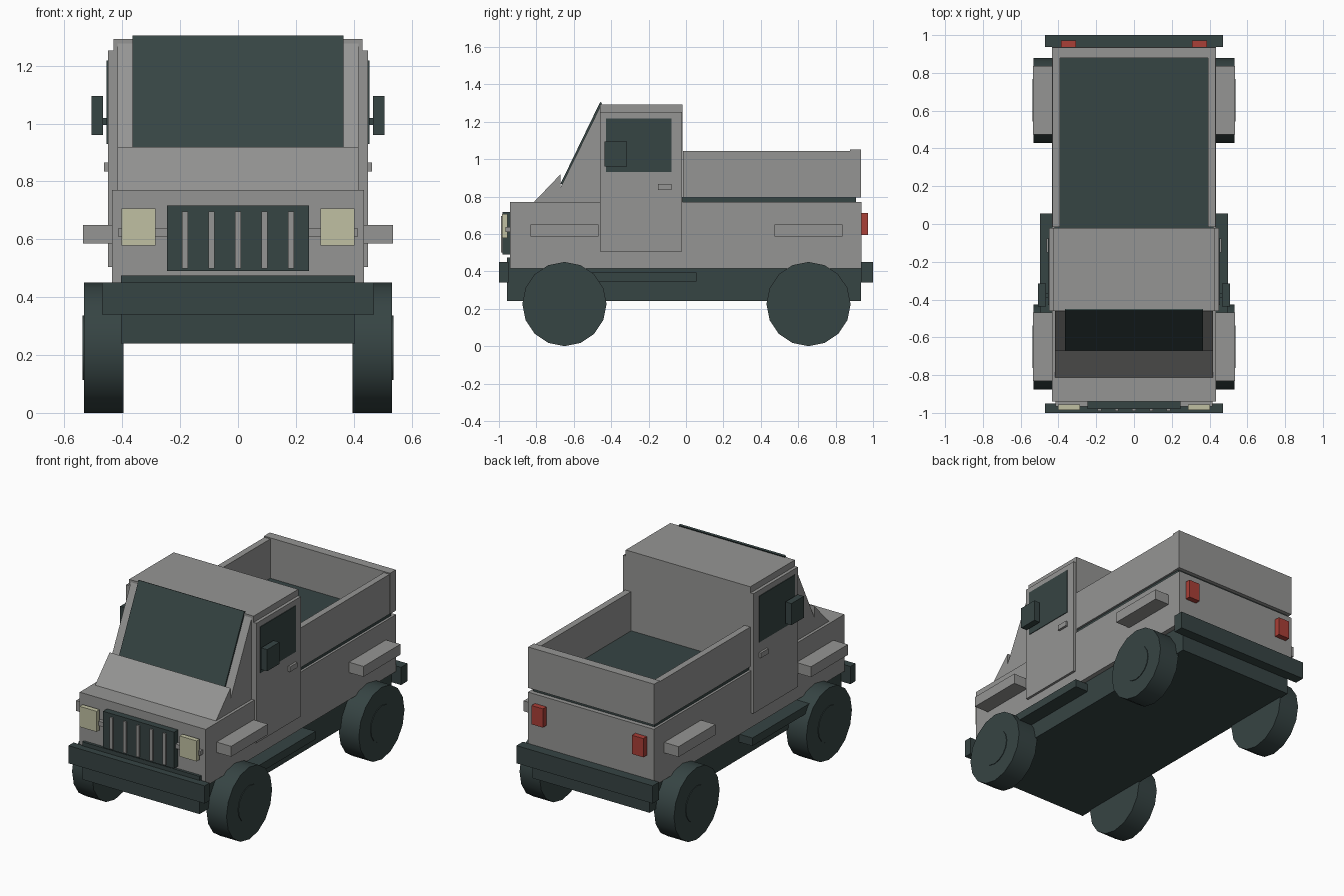
import bpy, bmesh, math
from mathutils import Matrix

cube = bpy.data.objects.get("Cube")
if cube:
    bpy.data.objects.remove(cube, do_unlink=True)


def material(name, rgb):
    m = bpy.data.materials.new(name)
    m.use_nodes = True
    m.diffuse_color = (*rgb, 1)
    bsdf = next(n for n in m.node_tree.nodes if n.type == 'BSDF_PRINCIPLED')
    bsdf.inputs["Base Color"].default_value = (*rgb, 1)
    return m


PAINT = material("grey_paint", (0.30, 0.30, 0.295))
DARK = material("dark_trim", (0.037, 0.058, 0.057))
LAMP = material("cream_lamp", (0.53, 0.53, 0.36))
RED = material("red_lamp", (0.40, 0.05, 0.038))


def finish(name, bm, mat):
    bmesh.ops.recalc_face_normals(bm, faces=bm.faces)
    me = bpy.data.meshes.new(name)
    bm.to_mesh(me)
    bm.free()
    me.materials.append(mat)
    ob = bpy.data.objects.new(name, me)
    bpy.context.scene.collection.objects.link(ob)
    return ob


def box(name, mat, x, y, z):
    """Box from (low, high) ranges on each axis."""
    bm = bmesh.new()
    bmesh.ops.create_cube(bm, size=1)
    for v in bm.verts:
        for i, (lo, hi) in enumerate((x, y, z)):
            v.co[i] = hi if v.co[i] > 0 else lo
    return finish(name, bm, mat)


def wide(name, mat, half, y, z):
    """Box centred on the middle plane."""
    return box(name, mat, (-half, half), y, z)


def pair(name, mat, x, y, z):
    """Matching boxes on the left (+x) and right (-x)."""
    box("left_" + name, mat, x, y, z)
    box("right_" + name, mat, (-x[1], -x[0]), y, z)


def prism(name, mat, half, profile):
    """Side profile in (y, z), extruded across the width."""
    bm = bmesh.new()
    face = bm.faces.new([bm.verts.new((-half, y, z)) for y, z in profile])
    out = bmesh.ops.extrude_face_region(bm, geom=[face])
    for v in out["geom"]:
        if isinstance(v, bmesh.types.BMVert):
            v.co.x = half
    return finish(name, bm, mat)


def disc(name, mat, radius, x, y, z):
    """Sixteen-sided cylinder lying along x."""
    bm = bmesh.new()
    bmesh.ops.create_cone(bm, cap_ends=True, segments=16, radius1=radius,
                          radius2=radius, depth=x[1] - x[0])
    spin = Matrix.Rotation(math.pi / 2, 4, 'Y')
    bm.transform(Matrix.Translation((sum(x) / 2, y, z)) @ spin)
    ob = finish(name, bm, mat)
    bpy.ops.object.select_all(action='DESELECT')
    ob.select_set(True)
    bpy.context.view_layer.objects.active = ob
    bpy.ops.object.shade_smooth_by_angle(angle=math.radians(40))


# Chassis and lower body
wide("chassis", DARK, 0.405, (-0.94, 0.936), (0.24, 0.42))
wide("front_apron", DARK, 0.405, (-0.957, -0.935), (0.24, 0.475))
wide("lower_body", PAINT, 0.435, (-0.94, 0.938), (0.415, 0.77))
wide("front_bumper", DARK, 0.47, (-1.0, -0.95), (0.34, 0.45))
wide("rear_bumper", DARK, 0.47, (0.936, 1.0), (0.34, 0.45))
pair("side_step", DARK, (0.40, 0.497), (-0.52, 0.055), (0.345, 0.395))

# Cab, bonnet wedge and windscreen
wide("cab", PAINT, 0.43, (-0.46, -0.02), (0.76, 1.292))
prism("cowl", PAINT, 0.417,
      [(-0.815, 0.768), (-0.67, 0.92), (-0.67, 0.768)])
prism("windscreen_frame", PAINT, 0.417,
      [(-0.67, 0.768), (-0.67, 0.85), (-0.455, 1.288), (-0.455, 0.768)])
prism("windscreen", DARK, 0.365,
      [(-0.671, 0.868), (-0.459, 1.305), (-0.449, 1.300), (-0.661, 0.862)])

# Doors, windows, handles and mirrors
pair("door", PAINT, (0.42, 0.45), (-0.46, -0.022), (0.505, 1.253))
pair("door_window", DARK, (0.447, 0.454), (-0.428, -0.077), (0.93, 1.218))
pair("door_handle", PAINT, (0.445, 0.464), (-0.15, -0.077), (0.834, 0.866))
pair("mirror_arm", DARK, (0.445, 0.47), (-0.39, -0.365), (0.995, 1.02))
pair("mirror", DARK, (0.466, 0.507), (-0.437, -0.315), (0.96, 1.095))

# Cargo bed
wide("bed_floor", DARK, 0.42, (-0.02, 0.91), (0.765, 0.798))
pair("bed_wall", PAINT, (0.392, 0.432), (-0.017, 0.92), (0.795, 1.043))
wide("tailgate", PAINT, 0.435, (0.878, 0.935), (0.795, 1.05))

# Grille and lamps
wide("lamp_rail", PAINT, 0.415, (-0.965, -0.935), (0.61, 0.638))
wide("grille", DARK, 0.245, (-0.98, -0.938), (0.49, 0.717))
for i in range(5):
    x = (i - 2) * 0.0915
    box(f"grille_bar_{i + 1}", PAINT, (x - 0.01, x + 0.01),
        (-0.989, -0.975), (0.5, 0.697))
pair("headlamp", LAMP, (0.286, 0.403), (-0.985, -0.955), (0.579, 0.707))
pair("tail_lamp", RED, (0.307, 0.386), (0.935, 0.972), (0.595, 0.712))

# Wheels with raised hubs and fender blocks above them
for end, y in (("front", -0.65), ("rear", 0.655)):
    pair(end + "_fender", PAINT, (0.43, 0.535), (y - 0.182, y + 0.182),
         (0.585, 0.65))
    for side, s in (("left", 1), ("right", -1)):
        disc(f"{end}_{side}_tyre", DARK, 0.225,
             sorted((s * 0.395, s * 0.533)), y, 0.225)
        disc(f"{end}_{side}_hub", DARK, 0.112,
             sorted((s * 0.52, s * 0.537)), y, 0.225)
